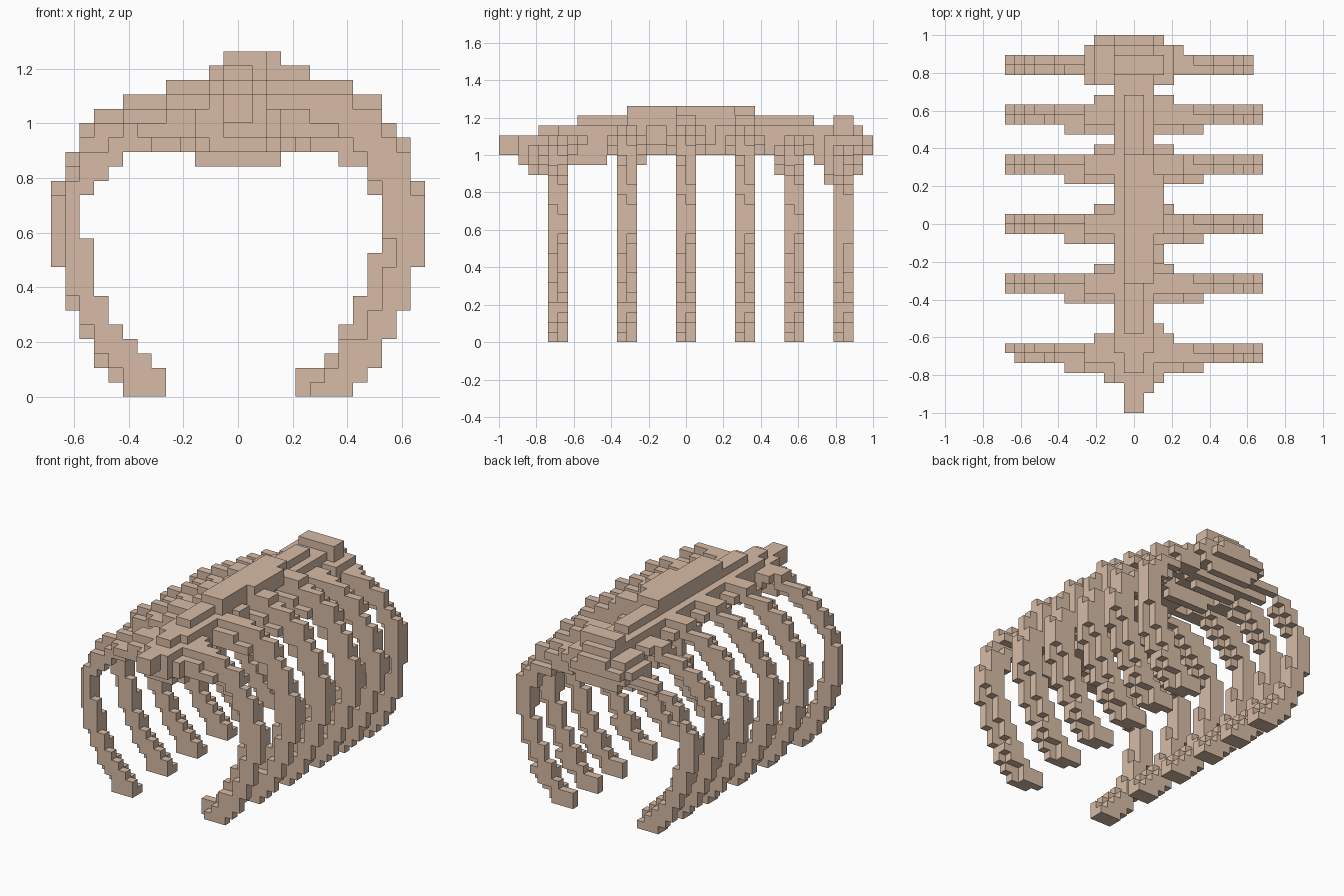
import bpy, bmesh
from mathutils import Vector

cube = bpy.data.objects.get("Cube")
if cube:
    bpy.data.objects.remove(cube, do_unlink=True)

U = 2 / 38  # edge of one block

bone = bpy.data.materials.new("bone_tan")
bone.use_nodes = True
color = (0.68, 0.5, 0.38, 1)
bone.diffuse_color = color
bone.node_tree.nodes["Principled BSDF"].inputs["Base Color"].default_value = color


def box(x0, x1, y0, y1, z0, z1):
    return {(x, y, z) for x in range(x0, x1) for y in range(y0, y1) for z in range(z0, z1)}


def stack(y0, y1, bottom, halves):
    """Symmetric slab with one half width per row, from the bottom up."""
    cells = set()
    for row, half in enumerate(halves, bottom):
        cells |= box(-half, half, y0, y1, row, row + 1)
    return cells


# Rib outline: outer and inner reach from the middle, one entry per block row
LEFT_OUT = [8, 9, 10, 10, 11, 11, 12, 12, 12] + [13] * 6 + [12, 12, 12, 11, 10, 10, 8]
LEFT_IN = [4, 4, 6, 7, 7, 8, 8, 9, 9, 9, 10, 10, 10, 10, 9, 9, 7, 7, 5, 4, 2, 0]
RIGHT_OUT = [8, 9, 10, 10, 11, 11, 12, 12, 12] + [13] * 6 + [12, 12, 11, 11, 10, 8, 5]
RIGHT_IN = [5, 5, 6, 7, 8, 9, 9, 10, 10, 10, 10, 11, 11, 11, 10, 9, 8, 7, 6, 4, 2, 0]


def near(row, values, pick):
    return pick(values[max(0, row - 1):row + 2])


def lowered(outer, inner, drop):
    """Pull the arch of a rib down by some rows, keeping the opening clear."""
    new_outer = outer[:14] + outer[14 + drop:]
    new_inner = inner[:14] + inner[14 + drop:]
    new_inner[:17] = [max(pair) for pair in zip(new_inner[:17], inner)]
    return new_outer, new_inner


def rib_layer(y, profile, side, hug_inside, limit):
    """One block-thick half rib; the two layers of a rib are staggered."""
    cells = set()
    outer, inner = profile
    for row, (a, b) in enumerate(zip(inner, outer)):
        width = 6 if row > 17 else 2 if 3 < row < 11 else 3
        if hug_inside:
            b = min(max(near(row, outer, min), a + 1), a + width)
        else:
            a = max(min(near(row, inner, max), b - 1), b - width)
        b = min(b, limit)
        cells |= box(a, b, y, y + 1, row, row + 1) if side > 0 else box(-b, -a, y, y + 1, row, row + 1)
    return cells


def rib(y, drop, left_limit, right_limit):
    cells = set()
    left, right = lowered(LEFT_OUT, LEFT_IN, drop), lowered(RIGHT_OUT, RIGHT_IN, drop)
    for layer in (0, 1):
        cells |= rib_layer(y + layer, left, 1, layer == 1, left_limit)
        limit = right_limit if layer == 0 else 13
        cells |= rib_layer(y + layer, right, -1, layer == 0, limit)
    return cells


parts = {}

# Spine: arched column with a narrow raised ridge and a pointed front tip
spine = box(-1, 1, -19, -17, 19, 21) | box(-1, 2, -17, -16, 18, 21)
spine |= box(-2, 2, -16, 18, 19, 21) | box(-2, 2, -13, 16, 20, 22)
spine |= box(-1, 1, -15, -11, 21, 22) | box(-1, 1, -11, 13, 21, 23)
spine |= box(-1, 2, -6, 7, 22, 24) | box(2, 3, -1, 5, 22, 24)
spine |= box(-2, 3, -4, -2, 20, 22) | box(-2, 3, -11, -10, 20, 21)
parts["spine"] = spine

# Ribs with a broad shelf in front and a short knuckle behind
ribs = ((-14, 1), (-7, 0), (-1, 0), (5, 0), (10, 1), (15, 2))
for number, (y, drop) in enumerate(ribs, 1):
    cells = rib(y, drop, 12 if number == 6 else 13, 12 if number == 1 else 13)
    if number < 6:
        cells |= stack(y - 1, y, 19 - drop, (7, 5)) | stack(y + 2, y + 3, 19, (3, 4))
    if number in (3, 4):
        cells |= box(2, 5, y, y + 2, 22, 23)
    parts[f"rib_pair_{number}"] = cells

# Front and rear vertebra blocks
parts["front_vertebra"] = (stack(-16, -15, 17, (2, 3, 3, 2)) | stack(-15, -14, 17, (3, 5))
                           | box(-2, 2, -12, -8, 18, 20))
parts["rear_vertebra"] = (stack(14, 15, 16, (3, 4, 4, 4, 4)) | box(-5, 4, 14, 15, 18, 20)
                          | box(-6, 7, 15, 16, 17, 18) | stack(15, 17, 18, (4, 4, 4))
                          | box(-2, 3, 15, 17, 21, 23)
                          | stack(17, 18, 17, (3, 4, 5, 4, 2)) | box(-4, 3, 18, 19, 19, 20)
                          | box(-2, 2, 18, 19, 20, 21))
parts["rear_shelf"] = stack(9, 10, 17, (3, 5)) | box(-2, 2, 13, 14, 18, 20)
parts["mid_joint"] = box(-2, 2, -5, -4, 18, 20) | box(1, 3, 2, 3, 20, 22)

# Give every block to a single part, then skin only the exposed sides
taken = set()
for name in parts:
    parts[name] -= taken
    taken |= parts[name]

for name, cells in parts.items():
    bm = bmesh.new()
    corners = {}

    def corner(point):
        key = tuple(point)
        if key not in corners:
            corners[key] = bm.verts.new(Vector(key) * U)
        return corners[key]

    for cell in sorted(cells):
        for axis in range(3):
            for step in (0, 1):
                beside = list(cell)
                beside[axis] += 2 * step - 1
                if tuple(beside) in taken:
                    continue
                ring = []
                for i, j in ((0, 0), (1, 0), (1, 1), (0, 1)):
                    p = list(cell)
                    p[axis] += step
                    p[(axis + 1) % 3] += i
                    p[(axis + 2) % 3] += j
                    ring.append(corner(p))
                bm.faces.new(ring if step else ring[::-1])
    mesh = bpy.data.meshes.new(name)
    bm.to_mesh(mesh)
    bm.free()
    mesh.materials.append(bone)
    bpy.context.collection.objects.link(bpy.data.objects.new(name, mesh))
